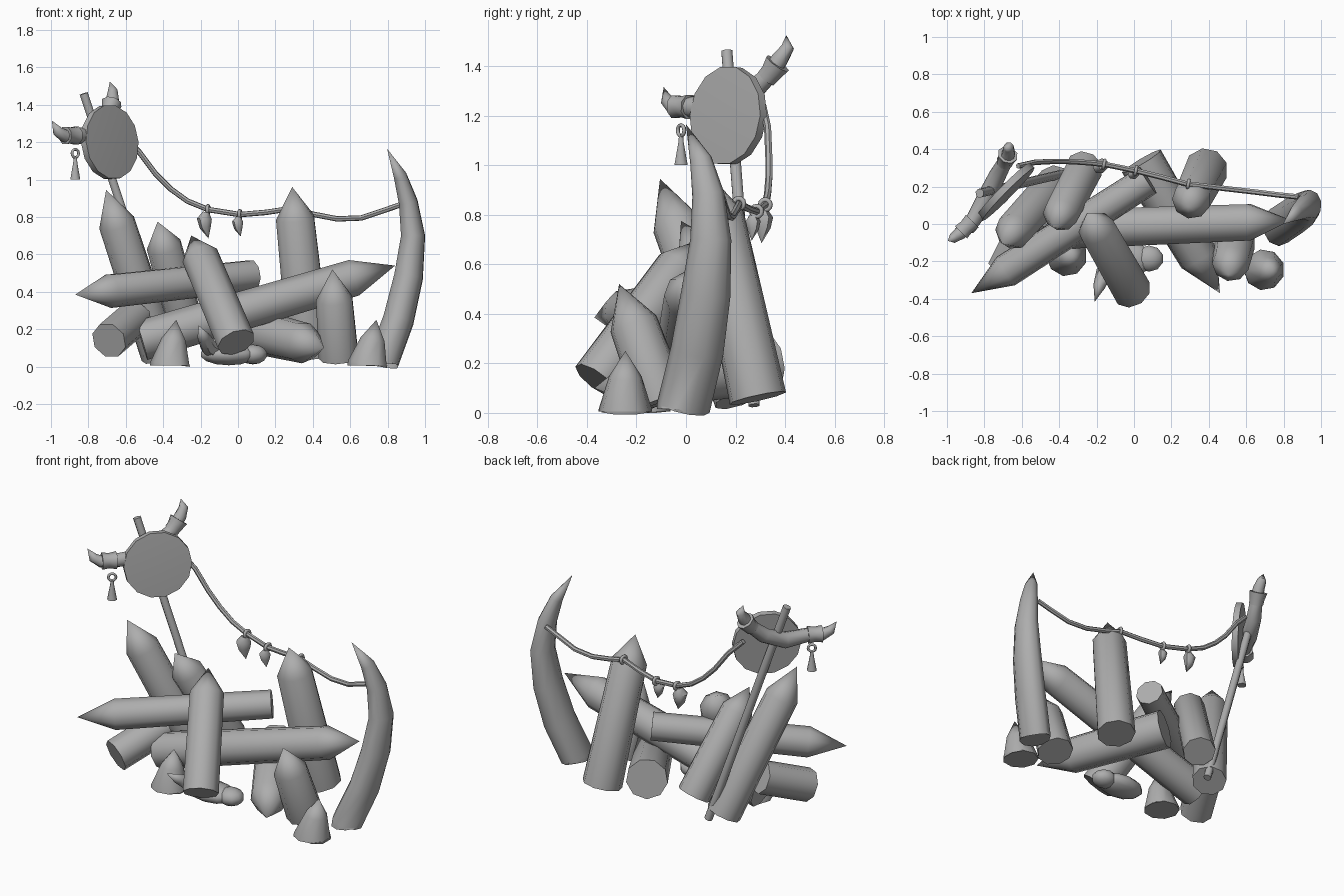
import bpy, bmesh, math
from mathutils import Vector, Matrix

if "Cube" in bpy.data.objects:
    bpy.data.objects.remove(bpy.data.objects["Cube"])

grey = bpy.data.materials.new("plain_grey")
grey.diffuse_color = (0.42, 0.42, 0.42, 1)
grey.use_nodes = True
grey.node_tree.nodes["Principled BSDF"].inputs["Base Color"].default_value = grey.diffuse_color


def finish(name, bm, angle=50):
    bmesh.ops.recalc_face_normals(bm, faces=bm.faces)
    mesh = bpy.data.meshes.new(name)
    bm.to_mesh(mesh)
    bm.free()
    mesh.materials.append(grey)
    ob = bpy.data.objects.new(name, mesh)
    bpy.context.collection.objects.link(ob)
    bpy.ops.object.select_all(action='DESELECT')
    bpy.context.view_layer.objects.active = ob
    ob.select_set(True)
    bpy.ops.object.shade_smooth_by_angle(angle=math.radians(angle))
    return ob


def sweep(name, points, radii, sides=8, squash=1.0, ref=None, angle=50):
    """Skin rings along a path; a zero radius closes to a point."""
    pts = [Vector(p) for p in points]
    whole = pts[-1] - pts[0]
    if ref is None:
        ref = [0, 0, 0]
        ref[min(range(3), key=lambda i: abs(whole[i]))] = 1
    u = Vector(ref)
    bm = bmesh.new()
    rings = []
    for i, (p, r) in enumerate(zip(pts, radii)):
        t = (pts[min(i + 1, len(pts) - 1)] - pts[max(i - 1, 0)]).normalized()
        u = (u - t * u.dot(t)).normalized()
        v = t.cross(u)
        if r == 0:
            rings.append([bm.verts.new(p)])
            continue
        turn = [2 * math.pi * (k + 0.5) / sides for k in range(sides)]
        rings.append([bm.verts.new(p + u * (r * squash * math.cos(a)) + v * (r * math.sin(a)))
                      for a in turn])
    for a, b in zip(rings, rings[1:]):
        for k in range(sides):
            n = (k + 1) % sides
            if len(a) == 1:
                bm.faces.new((a[0], b[n], b[k]))
            elif len(b) == 1:
                bm.faces.new((a[k], a[n], b[0]))
            else:
                bm.faces.new((a[k], a[n], b[n], b[k]))
    for ring in (rings[0], rings[-1]):
        if len(ring) > 1:
            bm.faces.new(ring)
    return finish(name, bm, angle)


def stake(name, foot, tip, r_foot, r_top, point):
    """Round log with a sharpened end of the given length."""
    foot, tip = Vector(foot), Vector(tip)
    shoulder = tip - (tip - foot).normalized() * point
    return sweep(name, [foot, shoulder, tip], [r_foot, r_top, 0], 9)


def ring(name, centre, axis, major, minor, n=12, m=6):
    bm = bmesh.new()
    rot = Vector(axis).to_track_quat('Z', 'Y').to_matrix()
    grid = []
    for i in range(n):
        a = 2 * math.pi * i / n
        row = []
        for j in range(m):
            b = 2 * math.pi * j / m
            d = major + minor * math.cos(b)
            row.append(bm.verts.new(Vector(centre) + rot @ Vector(
                (d * math.cos(a), d * math.sin(a), minor * math.sin(b)))))
        grid.append(row)
    for i in range(n):
        for j in range(m):
            bm.faces.new((grid[i][j], grid[(i + 1) % n][j],
                          grid[(i + 1) % n][(j + 1) % m], grid[i][(j + 1) % m]))
    return finish(name, bm, 70)


def blob(name, centre, size):
    bm = bmesh.new()
    bmesh.ops.create_uvsphere(bm, u_segments=10, v_segments=7, radius=1,
                              matrix=Matrix.Translation(centre) @ Matrix.Diagonal((*size, 1)))
    return finish(name, bm, 60)


# Sharpened logs
stake("left_back_stake", (-0.415, 0.215, 0.06), (-0.705, -0.105, 0.945), 0.105, 0.1, 0.2)
stake("left_inner_stake", (-0.265, 0.3, 0.17), (-0.43, -0.02, 0.775), 0.1, 0.095, 0.15)
stake("upper_crossing_log", (0.075, 0.235, 0.488), (-0.87, -0.37, 0.385), 0.085, 0.092, 0.22)
stake("long_crossing_log", (-0.515, -0.03, 0.14), (0.84, 0.02, 0.54), 0.11, 0.1, 0.23)
stake("front_leaning_log", (-0.01, -0.36, 0.13), (-0.25, 0.06, 0.7), 0.105, 0.1, 0.15)
stake("rear_stake", (0.385, 0.29, 0.06), (0.29, 0.095, 0.96), 0.118, 0.105, 0.17)
stake("right_front_stake", (0.54, -0.1, 0.05), (0.505, -0.27, 0.52), 0.11, 0.1, 0.17)
stake("low_log", (0.04, 0.335, 0.2), (0.46, -0.37, 0.1), 0.122, 0.11, 0.22)
sweep("short_log", [(-0.69, -0.24, 0.14), (-0.55, 0.04, 0.26)], [0.1, 0.1], 8)

# Small spikes on the ground, cut flat at the base
for name, x, y, lean in (("left_spike", -0.36, -0.17, 0.03), ("right_spike", 0.695, -0.245, 0.045)):
    sweep(name, [(x, y, 0.005), (x, y, 0.012), (x + lean * 0.6, y, 0.145), (x + lean, y, 0.25)],
          [0.11, 0.109, 0.067, 0], 9, 1, (1, 0, 0))

# Large curved tusk, cut flat at the base
sweep("large_tusk",
      [(0.775, -0.01, 0.015), (0.775, -0.01, 0.025), (0.858, 0.045, 0.25), (0.912, 0.08, 0.48),
       (0.936, 0.1, 0.7), (0.91, 0.09, 0.88), (0.867, 0.06, 1.02), (0.797, 0.0, 1.165)],
      [0.108, 0.108, 0.107, 0.1, 0.083, 0.065, 0.045, 0], 10, 0.8, (1, 0, 0))

# Pole and slightly domed round shield
sweep("pole", [(-0.35, 0.275, 0.03), (-0.825, 0.165, 1.46)], [0.024, 0.024], 8)
face = Vector((0.71, -0.70, 0.09)).normalized()
mid = Vector((-0.685, 0.17, 1.2))
sweep("shield", [mid - face * 0.02, mid + face * 0.018, mid + face * 0.026], [0.2, 0.2, 0], 14)

# Horned handle behind the shield, with flared cuffs
sweep("horned_handle",
      [(-0.995, -0.09, 1.315), (-0.965, -0.075, 1.26), (-0.93, -0.05, 1.235), (-0.86, 0.02, 1.235),
       (-0.79, 0.14, 1.23), (-0.73, 0.26, 1.29), (-0.685, 0.34, 1.37), (-0.67, 0.38, 1.43),
       (-0.67, 0.41, 1.475), (-0.685, 0.405, 1.525)],
      [0, 0.028, 0.036, 0.042, 0.05, 0.046, 0.038, 0.036, 0.028, 0], 8)
sweep("left_cuff", [(-0.865, 0.015, 1.235), (-0.895, -0.015, 1.236), (-0.925, -0.045, 1.236)],
      [0.052, 0.044, 0.05], 8)
sweep("right_cuff", [(-0.695, 0.325, 1.352), (-0.685, 0.345, 1.375), (-0.675, 0.37, 1.41)],
      [0.044, 0.046, 0.056], 8)

# Hanging pendant
ring("pendant_ring", (-0.87, -0.02, 1.14), (0.6, -0.8, 0), 0.022, 0.008)
sweep("pendant", [(-0.87, -0.02, 1.0), (-0.87, -0.02, 1.09), (-0.87, -0.02, 1.12)],
      [0.029, 0.012, 0.009], 8)

# Rope strung from shield to tusk
sweep("rope",
      [(-0.62, 0.31, 1.24), (-0.53, 0.33, 1.15), (-0.44, 0.335, 1.03), (-0.36, 0.335, 0.95),
       (-0.27, 0.33, 0.885), (-0.16, 0.32, 0.84), (0.01, 0.285, 0.813), (0.15, 0.25, 0.825),
       (0.28, 0.215, 0.845), (0.4, 0.2, 0.815), (0.53, 0.185, 0.79), (0.66, 0.17, 0.795),
       (0.78, 0.155, 0.835), (0.88, 0.145, 0.87)],
      [0.015] * 14, 7, 1, (0, 1, 0))
for i, (x, y, z) in enumerate(((-0.16, 0.32, 0.84), (0.01, 0.285, 0.813), (0.29, 0.213, 0.845))):
    ring("rope_loop_%d" % (i + 1), (x, y, z), (1, -0.2, 0), 0.021, 0.01)

# Teeth hanging from the rope
for name, x, y, z, s in (("large_tooth", -0.17, 0.31, 0.825, 1.0), ("small_tooth", 0.005, 0.27, 0.8, 0.75)):
    sweep(name, [(x, y, z), (x - 0.008 * s, y, z - 0.035 * s), (x - 0.003 * s, y, z - 0.08 * s),
                 (x + 0.012 * s, y - 0.005, z - 0.14 * s)],
          [0.02 * s, 0.045 * s, 0.034 * s, 0], 7, 0.85, (1, -1, 0))

# Bones lying at the foot of the pile
blob("bone_body", (-0.05, -0.19, 0.065), (0.16, 0.1, 0.058))
blob("bone_knob", (0.08, -0.185, 0.065), (0.08, 0.072, 0.053))
sweep("bone_horn", [(-0.1, -0.2, 0.07), (-0.16, -0.26, 0.11), (-0.185, -0.33, 0.16), (-0.21, -0.415, 0.22)],
      [0.05, 0.045, 0.033, 0], 7)
